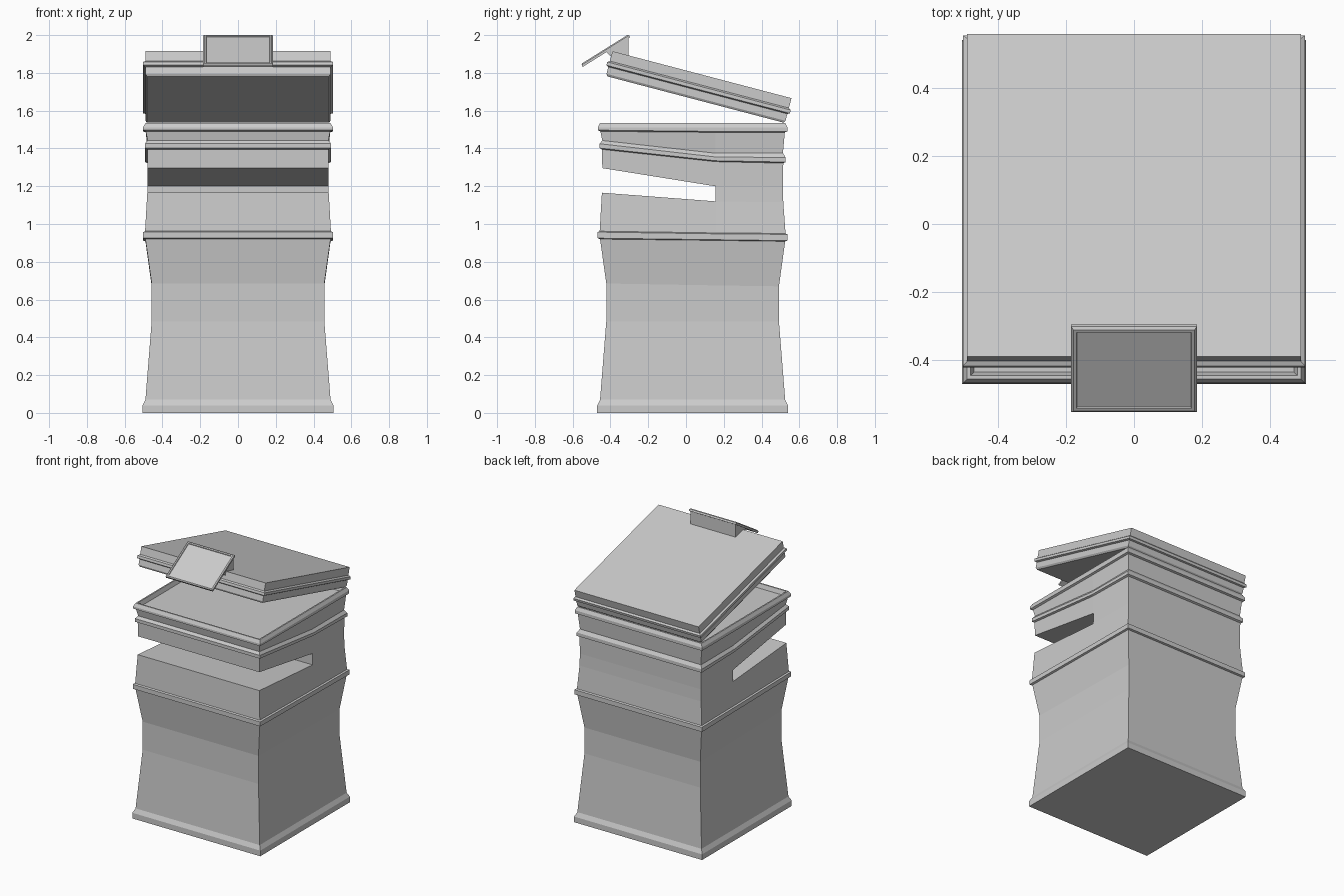
import bpy, bmesh
from math import radians
from mathutils import Matrix

if "Cube" in bpy.data.objects:
    bpy.data.objects.remove(bpy.data.objects["Cube"])


def make_object(name, bm):
    bmesh.ops.recalc_face_normals(bm, faces=bm.faces)
    mesh = bpy.data.meshes.new(name)
    bm.to_mesh(mesh)
    bm.free()
    ob = bpy.data.objects.new(name, mesh)
    bpy.context.collection.objects.link(ob)
    return ob


def loft(name, rings):
    """Skin a stack of equal-sized point rings and cap both ends."""
    bm = bmesh.new()
    rows = [[bm.verts.new(p) for p in ring] for ring in rings]
    n = len(rows[0])
    for a, b in zip(rows, rows[1:]):
        for i in range(n):
            j = (i + 1) % n
            bm.faces.new((a[i], a[j], b[j], b[i]))
    bm.faces.new(rows[0][::-1])
    bm.faces.new(rows[-1])
    return make_object(name, bm)


def prism(name, outline, half_x):
    """Extrude a (y, z) outline symmetrically across x."""
    return loft(name, [[(x, y, z) for y, z in outline] for x in (-half_x, half_x)])


def rect(hx, hy, z):
    return [(-hx, -hy, z), (hx, -hy, z), (hx, hy, z), (-hx, hy, z)]


# Body: square rings whose height may differ at front, crease and back
CREASE, CY = 0.155, 0.035


def body_ring(h, zf, zm=None, zb=None):
    zm = zf if zm is None else zm
    zb = zm if zb is None else zb
    return [(-h, CY - h, zf), (h, CY - h, zf), (h, CREASE, zm),
            (h, CY + h, zb), (-h, CY + h, zb), (-h, CREASE, zm)]


body = loft("bin_body", [body_ring(*r) for r in [
    (.505, 0), (.505, .04), (.49, .07),
    (.457, .485), (.457, .685, .675, .67),
    (.49, .92, .913, .908), (.503, .925, .917, .912),
    (.503, .957, .948, .945), (.492, .962, .953, .950),
    (.48, 1.17, 1.12, 1.115), (.478, 1.295, 1.20),
    (.48, 1.395, 1.33, 1.322), (.493, 1.402, 1.335, 1.328),
    (.493, 1.425, 1.355, 1.352), (.478, 1.442, 1.375, 1.375),
    (.488, 1.49, 1.485), (.502, 1.497, 1.49),
    (.502, 1.512), (.49, 1.535),
    (.48, 1.535), (.47, 1.505)]])

# Slot through the full width of the body
cutter = prism("slot_cutter", [(-.7, 1.185), (CREASE, 1.12), (CREASE, 1.20), (-.7, 1.337)], .8)
cutter.hide_render = True
cutter.hide_viewport = True
cut = body.modifiers.new("slot", 'BOOLEAN')
cut.object = cutter
cut.operation = 'DIFFERENCE'
cut.solver = 'EXACT'

# Tilted lid with a raised ridge
lid = loft("lid", [rect(h, h, z) for h, z in [
    (.482, 0), (.490, .012), (.490, .05), (.502, .056), (.502, .074),
    (.490, .082), (.490, .136)]])
lid.matrix_world = Matrix.Translation((0, .05, 1.659)) @ Matrix.Rotation(radians(-14.7), 4, 'X')

# Label plate with a bevelled edge and recessed panel
plate = loft("label_plate", [rect(hx, hy, z) for hx, hy, z in [
    (.185, .148, -.008), (.185, .148, .004), (.178, .141, .010),
    (.169, .132, .010), (.167, .130, .005)]])
plate.matrix_world = Matrix.Translation((0, -.425, 1.917)) @ Matrix.Rotation(radians(32), 4, 'X')

# Wedge holding the plate on the lid
prism("plate_wedge", [(-.305, 1.983), (-.305, 1.87), (-.40, 1.89), (-.425, 1.912)], .178)
